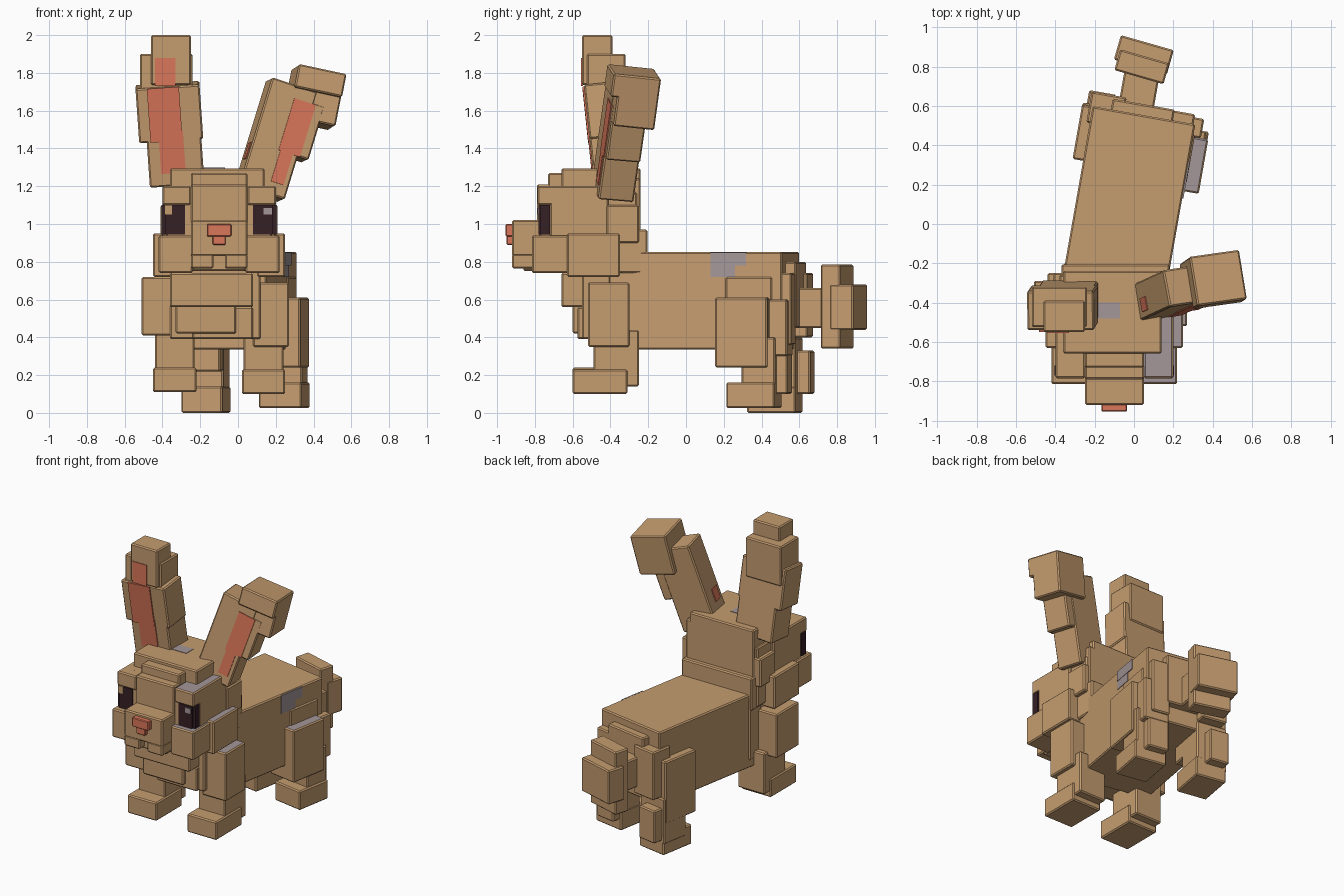
import bpy
from math import radians
from mathutils import Matrix, Vector, Euler

cube = bpy.data.objects.get("Cube")
if cube:
    bpy.data.objects.remove(cube, do_unlink=True)


def material(name, *rgb):
    mat = bpy.data.materials.new(name)
    mat.use_nodes = True
    mat.diffuse_color = (*rgb, 1)
    mat.node_tree.nodes["Principled BSDF"].inputs["Base Color"].default_value = (*rgb, 1)
    return mat


tan = material("tan_fur", .56, .335, .16)
pink = material("pink_skin", .7, .18, .1)
dark = material("dark_eye", .035, .014, .018)
grey = material("grey_fur", .37, .31, .32)

HEAD_X = -.1      # middle plane of the head
BODY_YAW = -10    # the body swings sideways behind the head


def box(name, low, high, mat=tan, yaw=0, frame=None, grey_top=False, bevel=.008):
    """Box between two corners, turned about its own middle, or placed in a tilted frame."""
    low, high = Vector(low), Vector(high)
    mid, half = (low + high) / 2, (high - low) / 2
    corners = [(x, y, z) for x in (-half.x, half.x) for y in (-half.y, half.y) for z in (-half.z, half.z)]
    faces = [(0, 1, 3, 2), (4, 6, 7, 5), (0, 4, 5, 1), (2, 3, 7, 6), (0, 2, 6, 4), (1, 5, 7, 3)]
    mesh = bpy.data.meshes.new(name)
    mesh.from_pydata(corners, [], faces)
    mesh.materials.append(mat)
    mesh.materials.append(grey)
    for face in mesh.polygons:
        face.material_index = int(grey_top and face.normal.z > .7)
    obj = bpy.data.objects.new(name, mesh)
    bpy.context.collection.objects.link(obj)
    turn = Matrix.Rotation(radians(yaw), 4, "Z")
    obj.matrix_world = (frame or Matrix()) @ Matrix.Translation(mid) @ turn
    if bevel:
        mod = obj.modifiers.new("soft_edge", "BEVEL")
        mod.width, mod.segments = bevel, 1
    return obj


def head_pair(name, low, high, left_grey=False, **options):
    """Mirrored boxes, with x measured outward from the head's middle plane."""
    for side, sign in (("left", 1), ("right", -1)):
        xs = sorted((HEAD_X + sign * low[0], HEAD_X + sign * high[0]))
        box(f"{side}_{name}", (xs[0], *low[1:]), (xs[1], *high[1:]),
            grey_top=left_grey and sign > 0, **options)


def tilted(pivot, *degrees):
    return Matrix.Translation(pivot) @ Euler([radians(d) for d in degrees]).to_matrix().to_4x4()


def body_box(name, low, high, **options):
    return box(name, low, high, yaw=BODY_YAW, **options)


# Torso and rump
body_box("torso", (-.295, -.37, .335), (.235, .56, .853))
body_box("rump", (-.12, .5, .45), (.2, .61, .8))
body_box("left_rump_block", (.17, .43, .36), (.3, .57, .74))
body_box("left_rump_step", (.17, .45, .3), (.35, .55, .6))
body_box("right_rump_block", (-.23, .5, .4), (-.05, .66, .74))
body_box("grey_side_patch", (.26, .13, .78), (.268, .32, .85), mat=grey, bevel=0)
body_box("grey_side_patch_end", (.252, .13, .72), (.26, .26, .78), mat=grey, bevel=0)

# Tail
box("tail_stalk", (-.07, .52, .45), (.11, .78, .66), yaw=BODY_YAW)
box("tail_tuft", (-.09, .745, .34), (.17, .855, .785), yaw=-16)
box("tail_puff", (-.09, .795, .44), (.19, .925, .68), yaw=-16)

# Neck and chest
box("neck", (-.36, -.55, .39), (.12, -.2, .82))
box("upper_chest", (-.36, -.66, .56), (.08, -.45, .74))
box("chest_panel", (-.33, -.6, .42), (-.01, -.45, .64))
box("lower_chest", (-.24, -.575, .39), (.08, -.4, .56))

# Shoulders and front legs
box("right_shoulder", (-.51, -.54, .41), (-.3, -.29, .72))
box("left_shoulder", (.08, -.52, .35), (.27, -.3, .69), grey_top=True)
for side, x, low in (("right", -.45, .11), ("left", .02, .1)):
    box(f"{side}_front_leg", (x + .01, -.49, low + .04), (x + .22, -.25, .44))
    box(f"{side}_front_foot", (x, -.6, low), (x + .23, -.31, low + .13))

# Hind legs
body_box("left_haunch", (.14, .17, .24), (.355, .45, .61), grey_top=True)
body_box("left_upper_haunch", (.14, .22, .56), (.29, .47, .72), grey_top=True)
body_box("left_shank", (.14, .31, .08), (.355, .49, .4))
body_box("left_hind_foot", (.13, .23, .025), (.36, .49, .16))
body_box("left_heel", (.17, .46, .1), (.32, .55, .38))
body_box("right_haunch", (-.29, .31, .22), (-.07, .59, .66))
body_box("right_shank", (-.28, .4, .08), (-.06, .6, .4))
body_box("right_hind_foot", (-.28, .34, 0), (-.06, .6, .14))
body_box("right_heel", (-.24, .54, .1), (-.1, .67, .33))

# Head blocks
box("skull", (-.38, -.775, .75), (.18, -.26, 1.17))
box("crown", (-.36, -.66, 1.1), (.14, -.24, 1.295))
box("forehead", (-.25, -.79, 1), (.05, -.45, 1.21))
box("upper_forehead", (-.25, -.73, 1.1), (.05, -.45, 1.27))
box("head_back", (-.36, -.42, .85), (.17, -.24, 1.24))
box("nape", (-.37, -.4, .74), (.18, -.205, .97))
box("crown_grey_patch", (-.2, -.48, 1.29), (-.07, -.4, 1.298), mat=grey, bevel=0)
head_pair("temple", (.2, -.72, .9), (.3, -.41, 1.2), left_grey=True)
head_pair("brow", (.15, -.785, 1.1), (.3, -.6, 1.2), left_grey=True)
head_pair("rear_temple", (.2, -.42, .9), (.31, -.25, 1.1))
head_pair("front_cheek", (.14, -.815, .74), (.32, -.55, .94), left_grey=True)
head_pair("rear_cheek", (.2, -.63, .72), (.35, -.35, .95), left_grey=True)

# Face
box("muzzle", (-.25, -.92, .83), (.05, -.7, 1.02))
for side, start, end in (("left", -.07, .05), ("right", -.25, -.13)):
    box(f"{side}_lip", (start, -.92, .765), (end, -.7, .84))
box("chin", (-.24, -.86, .75), (.04, -.7, .85))
box("nose", (-.165, -.955, .935), (-.035, -.9, 1), mat=pink, bevel=.005)
box("nose_tip", (-.135, -.95, .89), (-.065, -.9, .95), mat=pink, bevel=.005)
head_pair("eye", (.18, -.782, .945), (.285, -.71, 1.1), mat=dark, bevel=0)
head_pair("eye_side", (.27, -.77, .945), (.304, -.72, 1.1), mat=dark, bevel=0)
box("left_eye_glint", (.135, -.787, 1.05), (.18, -.78, 1.085), mat=grey, bevel=0)
box("right_eye_corner", (-.39, -.787, 1.05), (-.35, -.77, 1.1), bevel=0)

# Upright right ear
ear = tilted((-.33, -.4, 1.25), 6, -4, 0)
box("right_ear_base", (-.14, -.09, -.04), (.15, .11, .35), frame=ear)
box("right_ear_middle", (-.18, -.09, .2), (.16, .11, .49), frame=ear)
box("right_ear_upper", (-.52, -.525, 1.62), (-.24, -.32, 1.9))
box("right_ear_tip", (-.46, -.55, 1.735), (-.25, -.39, 2))
box("right_inner_ear", (-.075, -.096, .03), (.055, -.088, .25), mat=pink, frame=ear, bevel=0)
box("right_inner_ear_middle", (-.12, -.098, .2), (.05, -.089, .487), mat=pink, frame=ear, bevel=0)
box("right_inner_ear_top", (-.44, -.555, 1.73), (-.33, -.546, 1.88), mat=pink, bevel=0)

# Drooping left ear with a less tilted, overhanging tip
ear = tilted((.12, -.385, 1.2), -5, 18, 9)
tip = tilted((.4, -.275, 1.67), -6, 12, 8)
box("left_ear_shaft", (-.125, -.095, -.04), (.13, .095, .56), frame=ear)
box("left_ear_side", (0, -.095, .2), (.19, .09, .5), frame=ear)
box("left_ear_tip", (-.13, -.11, -.14), (.13, .11, .14), frame=tip)
box("left_ear_tip_front", (-.13, -.145, .015), (.13, 0, .14), frame=tip)
box("left_inner_ear", (.03, -.101, .03), (.1, -.093, .25), mat=pink, frame=ear, bevel=0)
box("left_inner_ear_top", (.02, -.101, .2), (.14, -.093, .49), mat=pink, frame=ear, bevel=0)
box("left_ear_pink_spot", (-.13, -.06, .11), (-.122, .01, .2), mat=pink, frame=ear, bevel=0)
